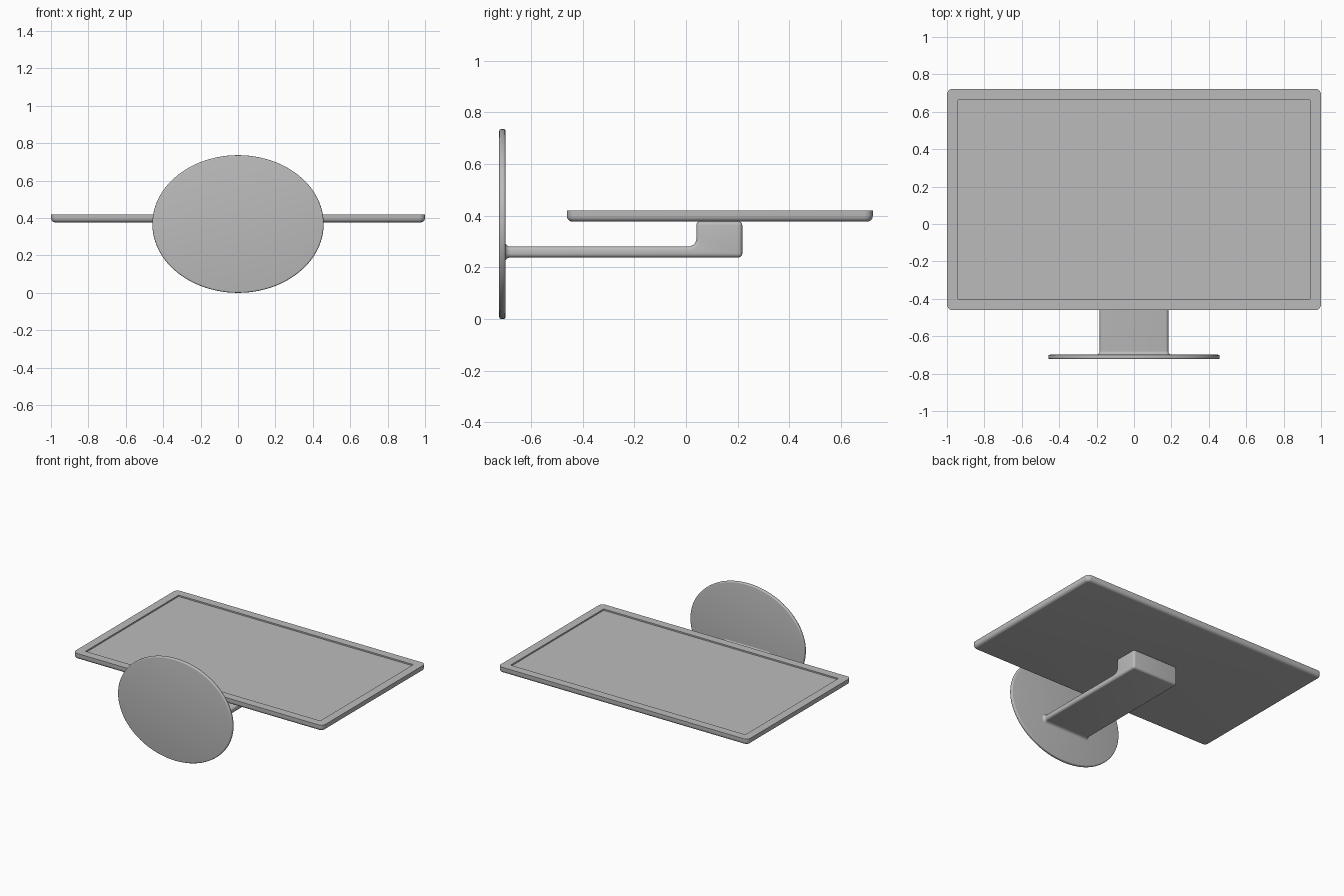
import bpy
import bmesh
import math
from mathutils import Vector

cube = bpy.data.objects.get("Cube")
if cube:
    bpy.data.objects.remove(cube, do_unlink=True)

grey = bpy.data.materials.new("plain grey")
grey.use_nodes = True
COLOUR = (0.5, 0.5, 0.5, 1)
grey.diffuse_color = COLOUR
grey.node_tree.nodes["Principled BSDF"].inputs["Base Color"].default_value = COLOUR


def rounded_rect(half_w, half_h, radius, steps=6):
    """Corner-rounded rectangle as a list of 2D points."""
    pts = []
    for quarter, (sx, sy) in enumerate(((1, 1), (-1, 1), (-1, -1), (1, -1))):
        for i in range(steps + 1):
            a = math.pi / 2 * (quarter + i / steps)
            pts.append((sx * (half_w - radius) + radius * math.cos(a),
                        sy * (half_h - radius) + radius * math.sin(a)))
    return pts


def ellipse(half_w, half_h, count=96):
    angles = [math.tau * i / count for i in range(count)]
    return [(half_w * math.cos(a), half_h * math.sin(a)) for a in angles]


def quarter_arc(radius, steps=6):
    """Pairs (inset, rise) along a convex quarter circle."""
    angles = [math.pi / 2 * i / steps for i in range(steps + 1)]
    return [(radius * (1 - math.sin(a)), radius * (1 - math.cos(a))) for a in angles]


def finish(name, bm):
    bmesh.ops.recalc_face_normals(bm, faces=bm.faces)
    mesh = bpy.data.meshes.new(name)
    bm.to_mesh(mesh)
    bm.free()
    mesh.materials.append(grey)
    obj = bpy.data.objects.new(name, mesh)
    bpy.context.collection.objects.link(obj)
    bpy.ops.object.select_all(action='DESELECT')
    obj.select_set(True)
    bpy.context.view_layer.objects.active = obj
    bpy.ops.object.shade_smooth_by_angle(angle=math.radians(35))
    return obj


def loft(name, rings, place):
    """Skin rings of (2D points, height), capped at both ends."""
    bm = bmesh.new()
    loops = [[bm.verts.new(place(u, v, h)) for u, v in pts] for pts, h in rings]
    for low, high in zip(loops, loops[1:]):
        for i in range(len(low)):
            j = (i + 1) % len(low)
            bm.faces.new((low[i], low[j], high[j], high[i]))
    bm.faces.new(loops[0])
    bm.faces.new(loops[-1])
    return finish(name, bm)


# Display panel: rounded back, square front rim, recessed screen
W, H, BACK, FRONT = 1.0, 0.592, 0.377, 0.42
panel = [(rounded_rect(W - d, H - d, 0.032 - d), BACK + rise)
         for d, rise in quarter_arc(0.022)]
panel.append((rounded_rect(W, H, 0.032), FRONT))
for depth in (0, 0.01):
    panel.append((rounded_rect(W - 0.06, H - 0.06, 0.002), FRONT - depth))
loft("display_panel", panel, lambda u, v, h: (u, v + 0.131, h))

# Oval base plate with softened rims
RX, RZ, Y0, Y1, RIM = 0.458, 0.368, -0.723, -0.699, 0.008
arc = quarter_arc(RIM, 4)
plate = [(ellipse(RX - d, RZ - d), Y0 + rise) for d, rise in arc]
plate += [(ellipse(RX - d, RZ - d), Y1 - rise) for d, rise in reversed(arc)]
loft("base_plate", plate, lambda u, v, h: (u, h, v + RZ))

# Stand: L-shaped side profile extruded across and rounded
ARM_W, ARM_LOW, ARM_TOP = 0.184, 0.238, 0.281
profile = [(-0.712, ARM_LOW), (0.218, ARM_LOW), (0.218, 0.379),
           (0.04, 0.379), (0.04, ARM_TOP), (-0.712, ARM_TOP)]
bm = bmesh.new()
side = bm.faces.new([bm.verts.new((-ARM_W, y, z)) for y, z in profile])
moved = bmesh.ops.extrude_face_region(bm, geom=[side], use_keep_orig=True)["geom"]
bmesh.ops.translate(bm, vec=Vector((2 * ARM_W, 0, 0)),
                    verts=[g for g in moved if isinstance(g, bmesh.types.BMVert)])
bmesh.ops.recalc_face_normals(bm, faces=bm.faces)
# Wider fillet in the inner corner, then the outer edges
inner = [e for e in bm.edges if all(abs(v.co.y - 0.04) < 0.001
                                    and abs(v.co.z - ARM_TOP) < 0.001 for v in e.verts)]
bmesh.ops.bevel(bm, geom=inner, offset=0.03, segments=6, profile=0.5, affect='EDGES')
sharp = [e for e in bm.edges if e.calc_face_angle(0) > math.radians(40)]
bmesh.ops.bevel(bm, geom=sharp, offset=0.016, segments=5, profile=0.5, affect='EDGES')
finish("stand_arm", bm)

# Flared fillet where the arm meets the base plate
MID = (ARM_LOW + ARM_TOP) / 2
HALF = (ARM_TOP - ARM_LOW) / 2
flare = []
for grow, rise in quarter_arc(0.02):
    flare.append((rounded_rect(ARM_W + grow, HALF + grow, 0.016 + grow), Y1 - 0.002 + rise))
loft("stand_flare", flare, lambda u, v, h: (u, h, v + MID))
